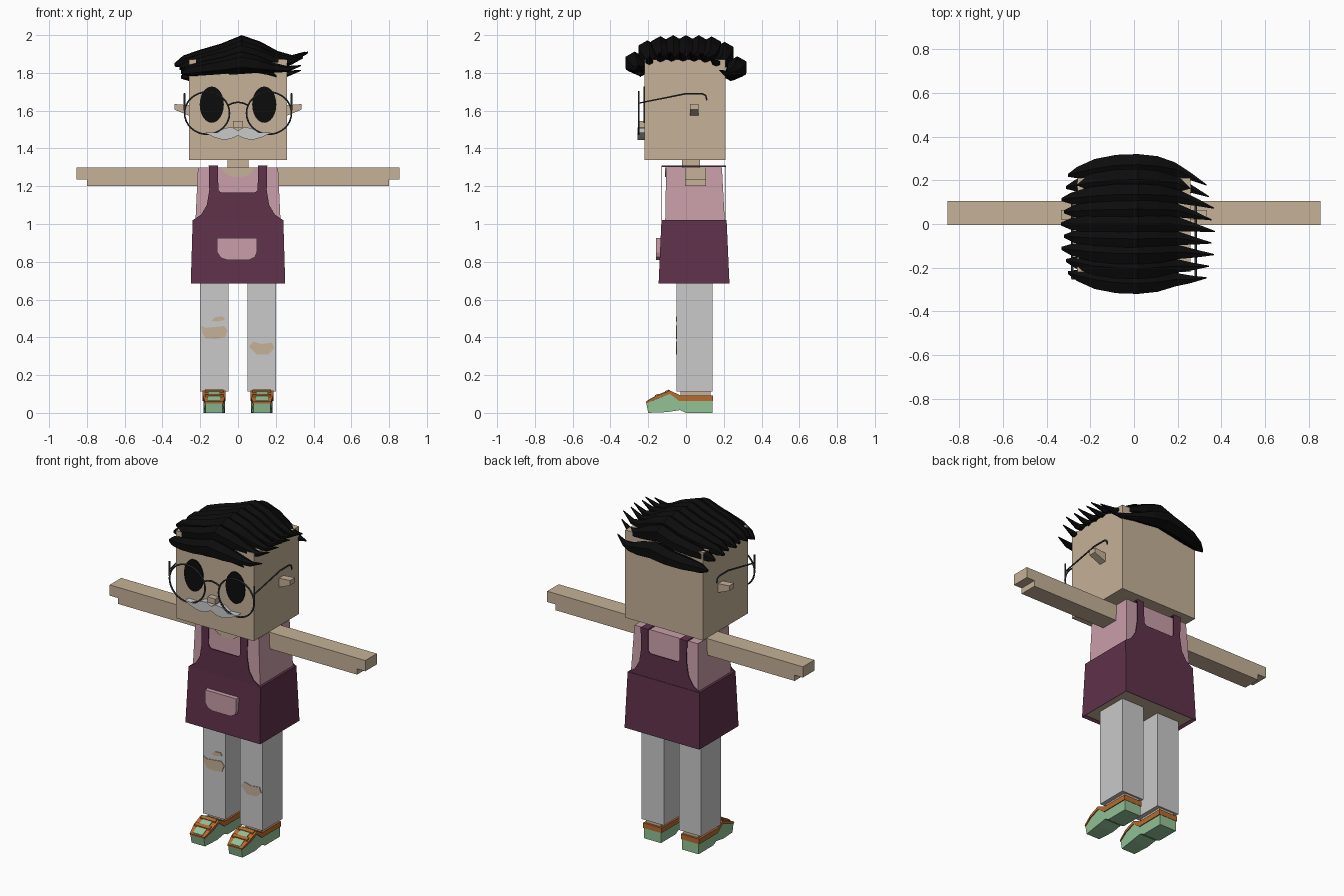
import bpy
import bmesh
from math import sin, cos, pi
from mathutils import Vector

default_cube = bpy.data.objects.get("Cube")
if default_cube:
    bpy.data.objects.remove(default_cube, do_unlink=True)


def material(name, *srgb):
    linear = [((c + 0.055) / 1.055) ** 2.4 for c in srgb] + [1]
    mat = bpy.data.materials.new(name)
    mat.use_nodes = True
    mat.diffuse_color = linear
    mat.node_tree.nodes["Principled BSDF"].inputs["Base Color"].default_value = linear
    return mat


SKIN = material("skin", 0.775, 0.695, 0.595)
PINK = material("pink shirt", 0.79, 0.62, 0.665)
PLUM = material("plum dress", 0.375, 0.195, 0.29)
GREY = material("light grey", 0.79, 0.79, 0.79)
GREEN = material("mint green", 0.575, 0.76, 0.585)
ORANGE = material("orange leather", 0.72, 0.42, 0.19)
BLACK = material("black", 0.045, 0.045, 0.045)
WIRE = material("dark wire", 0.24, 0.25, 0.27)


def finish(name, bm, *mats):
    bmesh.ops.recalc_face_normals(bm, faces=bm.faces[:])
    mesh = bpy.data.meshes.new(name)
    bm.to_mesh(mesh)
    bm.free()
    for mat in mats:
        mesh.materials.append(mat)
    obj = bpy.data.objects.new(name, mesh)
    bpy.context.collection.objects.link(obj)
    return obj


def loft(name, mat, rings):
    """Skin a list of equal-sized point rings and cap both ends."""
    bm = bmesh.new()
    loops = [[bm.verts.new(p) for p in ring] for ring in rings]
    count = len(loops[0])
    for a, b in zip(loops, loops[1:]):
        for k in range(count):
            n = (k + 1) % count
            bm.faces.new((a[k], a[n], b[n], b[k]))
    bm.faces.new(loops[0])
    bm.faces.new(loops[-1])
    return finish(name, bm, mat)


def rect(x, y0, y1, z, cx=0):
    return [(cx - x, y0, z), (cx + x, y0, z), (cx + x, y1, z), (cx - x, y1, z)]


def box(name, mat, cx, half, y0, y1, z0, z1):
    return loft(name, mat, [rect(half, y0, y1, z0, cx), rect(half, y0, y1, z1, cx)])


def plate(name, mat, outline, y0, y1):
    """Extrude an x/z outline along y."""
    return loft(name, mat, [[(x, y, z) for x, z in outline] for y in (y0, y1)])


def extrude_x(name, mat, outline, cx, half, toe=1.0):
    """Extrude a y/z outline along x, narrowing the toe."""
    rings = [[(cx + s * half * (toe if y < -0.17 else 1), y, z) for y, z in outline]
             for s in (-1, 1)]
    return loft(name, mat, rings)


def ellipse(cx, cz, rx, rz, start=0.0, turn=2 * pi, steps=24):
    return [(cx + rx * cos(start + turn * k / steps), cz + rz * sin(start + turn * k / steps))
            for k in range(steps)]


def wire(name, points, closed=False):
    curve = bpy.data.curves.new(name, "CURVE")
    curve.dimensions = "3D"
    curve.bevel_depth = 0.005
    curve.bevel_resolution = 1
    curve.use_fill_caps = True
    spline = curve.splines.new("POLY")
    spline.points.add(len(points) - 1)
    for target, p in zip(spline.points, points):
        target.co = (*p, 1)
    spline.use_cyclic_u = closed
    curve.materials.append(WIRE)
    obj = bpy.data.objects.new(name, curve)
    bpy.context.collection.objects.link(obj)
    bpy.ops.object.select_all(action="DESELECT")
    obj.select_set(True)
    bpy.context.view_layer.objects.active = obj
    bpy.ops.object.convert(target="MESH")
    bpy.ops.object.shade_smooth_by_angle()


# Head, neck and shirt
box("head", SKIN, 0, 0.26, -0.22, 0.21, 1.34, 1.87)
box("neck", SKIN, 0, 0.055, -0.02, 0.075, 1.26, 1.36)
loft("shirt", PINK, [rect(0.228, -0.115, 0.21, 0.72), rect(0.225, -0.11, 0.205, 1.02),
                     rect(0.212, -0.105, 0.19, 1.3)])
plate("neckline", SKIN, ellipse(0, 1.3, 0.085, 0.052, pi, pi * 13 / 12, 13), -0.112, -0.104)

# Dress with a hollowed, skin-coloured underside
dress = loft("dress", PLUM, [rect(0.25, -0.145, 0.23, 0.685), rect(0.24, -0.13, 0.215, 1.02)])
dress.data.materials.append(SKIN)
bm = bmesh.new()
bm.from_mesh(dress.data)
under = min(bm.faces, key=lambda f: f.calc_center_median().z)
bmesh.ops.inset_region(bm, faces=[under], thickness=0.018)
under.material_index = 1
bmesh.ops.translate(bm, verts=under.verts, vec=(0, 0, 0.012))
bm.to_mesh(dress.data)
bm.free()

# Bib with straps, front and back
half = [(0.24, 1.02), (0.195, 1.05), (0.165, 1.1), (0.152, 1.18), (0.155, 1.31),
        (0.106, 1.31), (0.104, 1.18), (0.09, 1.167)]
bib = half + [(-x, z) for x, z in reversed(half)]
plate("front_bib", PLUM, bib, -0.13, -0.126)
plate("back_bib", PLUM, bib, 0.208, 0.212)
for side, label in ((1, "left"), (-1, "right")):
    box(label + "_shoulder_strap", PLUM, side * 0.13, 0.024, -0.13, 0.212, 1.303, 1.31)
plate("pocket", PINK, [(-0.11, 0.925), (-0.11, 0.85), (-0.09, 0.82), (-0.06, 0.81),
                       (0.06, 0.81), (0.09, 0.825), (0.1, 0.85), (0.1, 0.925)], -0.16, -0.13)

# Shoe outlines seen from the side
sole = [(-0.2, 0), (-0.1, 0.004), (-0.03, 0.015), (0, 0), (0.14, 0), (0.14, 0.07),
        (-0.03, 0.07), (-0.085, 0.1), (-0.15, 0.075), (-0.21, 0.05)]
trim_low = [(-0.21, 0.05), (-0.15, 0.075), (-0.085, 0.1), (-0.035, 0.062), (0.142, 0.062)]
trim = trim_low + [(0.142, 0.093), (-0.03, 0.093), (-0.085, 0.118), (-0.15, 0.092), (-0.212, 0.06)]
tongue = [(-0.205, 0.055), (-0.205, 0.066), (-0.15, 0.097), (-0.085, 0.122), (-0.085, 0.1)]

for side, label in ((1, "left"), (-1, "right")):
    # Arm with a stepped hand
    arm = [(0.2, 1.2), (0.8, 1.2), (0.8, 1.235), (0.855, 1.235), (0.855, 1.3), (0.2, 1.3)]
    plate(label + "_arm", SKIN, [(side * x, z) for x, z in arm], -0.005, 0.105)

    # Leg, ankle and shoe
    box(label + "_leg", GREY, side * 0.125, 0.075, -0.05, 0.14, 0.112, 0.7)
    box(label + "_ankle", SKIN, side * 0.125, 0.05, -0.03, 0.13, 0.07, 0.115)
    extrude_x(label + "_shoe", GREEN, sole, side * 0.126, 0.056, 0.8)
    extrude_x(label + "_shoe_trim", ORANGE, trim, side * 0.126, 0.061, 0.8)
    extrude_x(label + "_shoe_tongue", GREEN, tongue, side * 0.126, 0.032)
    for y, z in ((-0.165, 0.092), (-0.11, 0.114)):
        lace = [(y, z - 0.015), (y + 0.02, z - 0.007), (y + 0.02, z + 0.009), (y, z + 0.002)]
        extrude_x(label + "_lace", ORANGE, lace, side * 0.126, 0.05)

    # Ear tapering outward
    inner = [(0.02, 1.57), (0.065, 1.57), (0.065, 1.628), (0.02, 1.628)]
    outer = [(0.02, 1.605), (0.065, 1.605), (0.065, 1.635), (0.02, 1.635)]
    loft(label + "_ear", SKIN, [[(side * x, y, z) for y, z in ring]
                                for x, ring in ((0.25, inner), (0.335, outer))])

    # Eye, lens rim and temple
    plate(label + "_eye", BLACK, ellipse(side * 0.139, 1.632, 0.064, 0.096), -0.226, -0.218)
    rim = ellipse(side * 0.164, 1.587, 0.119, 0.112, steps=32)
    wire(label + "_lens_rim", [(x, -0.25, z) for x, z in rim], True)
    arm_path = [(-0.25, 1.63), (-0.25, 1.64), (0, 1.69), (0.085, 1.69), (0.105, 1.68), (0.11, 1.655)]
    wire(label + "_temple", [(side * 0.283, y, z) for y, z in arm_path])
    wire(label + "_hinge", [(side * 0.283, -0.25, z) for z in (1.6, 1.69)])

wire("bridge", [(x, -0.25, 1.645 - 6 * x * x) for x in (-0.052, -0.03, 0, 0.03, 0.052)])

# Nose and moustache
box("nose", SKIN, 0, 0.026, -0.255, -0.215, 1.512, 1.545)
whisker = [(0, 1.495), (0.03, 1.512), (0.07, 1.508), (0.11, 1.482), (0.175, 1.485),
           (0.13, 1.46), (0.08, 1.446), (0.04, 1.45), (0, 1.468)]
plate("moustache", GREY, whisker + [(-x, z) for x, z in reversed(whisker[1:-1])], -0.258, -0.218)

# Torn knees
right_tear = [(-0.195, 0.462), (-0.17, 0.45), (-0.075, 0.46), (-0.055, 0.437),
              (-0.07, 0.4), (-0.12, 0.39), (-0.17, 0.395), (-0.19, 0.425)]
small_tear = [(-0.14, 0.488), (-0.12, 0.508), (-0.08, 0.51), (-0.07, 0.493), (-0.11, 0.483)]
left_tear = [(0.058, 0.35), (0.08, 0.377), (0.125, 0.365), (0.18, 0.372),
             (0.192, 0.34), (0.16, 0.31), (0.1, 0.308)]
for name, outline in (("right_knee_tear", right_tear), ("right_small_tear", small_tear),
                      ("left_knee_tear", left_tear)):
    plate(name, SKIN, outline, -0.054, -0.048)


def lock(name, stations):
    """Hair lock: six-sided rings given as centre, half width, half height."""
    loft(name, BLACK, [[(x, y + w * sin(k * pi / 3), z + h * cos(k * pi / 3)) for k in range(6)]
                       for x, y, z, w, h in stations])


# Swept hair: parallel locks fanned over the head, tips flicked up on the left
profile = [(-0.335, 1.845, 0.008, 0.008), (-0.29, 1.862, 0.03, 0.03), (-0.2, 1.885, 0.05, 0.038),
           (-0.09, 1.91, 0.056, 0.045), (0.02, 1.945, 0.056, 0.055), (0.12, 1.92, 0.052, 0.045),
           (0.21, 1.89, 0.036, 0.026), (0.29, 1.877, 0.02, 0.016), (0.37, 1.91, 0.003, 0.003)]
LOCKS = 9
for i in range(LOCKS):
    v = 2 * i / (LOCKS - 1) - 1
    edge = v ** 4
    drop = (0.065 if v > 0 else 0.04) * edge
    reach = 1 - 0.1 * edge - 0.04 * (i % 2)
    stations = []
    for x, z, w, h in profile:
        y = 0.272 * v * (1 - 1.6 * x * x) - 0.2 * max(0, x - 0.2)
        stations.append((x * reach, y, 1.84 + (z - 1.84) * (1 - 0.45 * edge) - drop, w, h))
    lock("hair_lock", stations)
lock("fringe_lock", [(-0.16, -0.24, 1.84, 0.01, 0.01), (-0.04, -0.26, 1.825, 0.03, 0.035),
                     (0.1, -0.26, 1.825, 0.025, 0.025), (0.17, -0.25, 1.805, 0.015, 0.018),
                     (0.205, -0.24, 1.78, 0.003, 0.003)])
